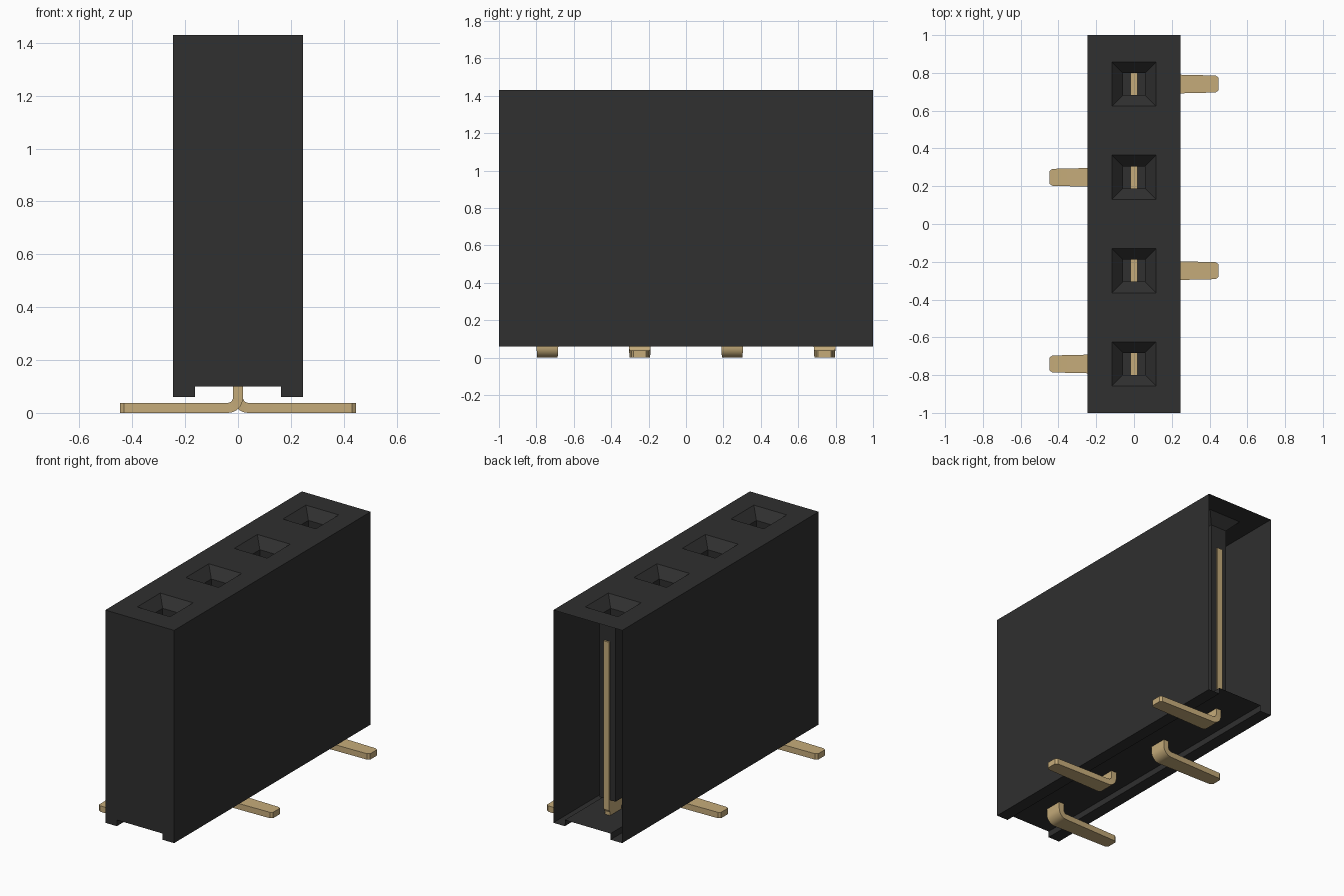
import bpy, bmesh, math

if "Cube" in bpy.data.objects:
    bpy.data.objects.remove(bpy.data.objects["Cube"], do_unlink=True)


def make_material(name, color):
    mat = bpy.data.materials.new(name)
    mat.use_nodes = True
    mat.diffuse_color = color
    mat.node_tree.nodes["Principled BSDF"].inputs["Base Color"].default_value = color
    return mat


def finish(bm, name, mat):
    bmesh.ops.remove_doubles(bm, verts=bm.verts, dist=0.0005)
    bmesh.ops.recalc_face_normals(bm, faces=bm.faces)
    mesh = bpy.data.meshes.new(name)
    bm.to_mesh(mesh)
    bm.free()
    mesh.materials.append(mat)
    obj = bpy.data.objects.new(name, mesh)
    bpy.context.collection.objects.link(obj)
    return obj


def bridge(bm, a, b):
    """Join two vertex loops of equal length with quads."""
    n = len(a)
    for i in range(n):
        bm.faces.new((a[i], a[(i + 1) % n], b[(i + 1) % n], b[i]))


def rectangle(bm, half_x, y0, y1, z):
    return [bm.verts.new((x, y, z)) for x, y in
            ((-half_x, y0), (half_x, y0), (half_x, y1), (-half_x, y1))]


black = make_material("black plastic", (0.029, 0.029, 0.029, 1))
gold = make_material("gold metal", (0.56, 0.41, 0.195, 1))

PITCH = 0.494
HALF_X, TOP = 0.245, 1.43
sockets = [(i - 1.5) * PITCH for i in range(4)]

# Housing shell: grooved profile run along y, closed at the front, open at the back
bm = bmesh.new()
right_side = [(0.163, 0.1), (0.163, 0.06), (HALF_X, 0.06), (HALF_X, TOP)]
profile = [(-x, z) for x, z in reversed(right_side)] + right_side
front = [bm.verts.new((x, -1, z)) for x, z in profile]
back = [bm.verts.new((x, 1, z)) for x, z in profile]
for i in range(len(profile) - 1):
    bm.faces.new((front[i], front[i + 1], back[i + 1], back[i]))
bm.faces.new(front)

# Top surface: one cell per socket, each with a funnel and a blind square shaft
bounds = [-1, -PITCH, 0, PITCH, 1]
for i, y in enumerate(sockets):
    loops = [rectangle(bm, HALF_X, bounds[i], bounds[i + 1], TOP)]
    for half, z in ((0.117, TOP), (0.058, 1.37), (0.058, 0.2)):
        loops.append(rectangle(bm, half, y - half, y + half, z))
    for a, b in zip(loops, loops[1:]):
        bridge(bm, a, b)
    bm.faces.new(loops[-1])
finish(bm, "housing", black)

# Contact pins: flat blade, rounded bend and tapered foot, alternating sides
HALF_T, INNER = 0.019, 0.02
CENTER = HALF_T + INNER


def make_pin(name, y, side):
    # Sections: centre x, centre z, angle of the thickness direction, half width
    sections = [(0, 1.22, 0, 0.07), (0, 0.14, 0, 0.07), (0, 0.12, 0, 0.058)]
    for k in range(9):
        a = k / 8 * math.pi / 2
        sections.append((CENTER - CENTER * math.cos(a),
                         2 * HALF_T + INNER - CENTER * math.sin(a), a, 0.058 - 0.004 * k / 8))
    for x, half in ((0.432, 0.045), (0.447, 0.034)):
        sections.append((x, HALF_T, math.pi / 2, half))
    bm = bmesh.new()
    loops = []
    for x, z, a, half in sections:
        dx, dz = HALF_T * math.cos(a), HALF_T * math.sin(a)
        loops.append([bm.verts.new((side * (x + s * dx), y + w * half, z + s * dz))
                      for s, w in ((-1, -1), (1, -1), (1, 1), (-1, 1))])
    for a, b in zip(loops, loops[1:]):
        bridge(bm, a, b)
    bm.faces.new(loops[0])
    bm.faces.new(loops[-1])
    return finish(bm, name, gold)


bpy.ops.object.select_all(action='DESELECT')
for i, y in enumerate(sockets):
    pin = make_pin(f"contact_pin_{i + 1}", y, 1 if i % 2 else -1)
    pin.select_set(True)
    bpy.context.view_layer.objects.active = pin
bpy.ops.object.shade_smooth_by_angle(angle=math.radians(25))
